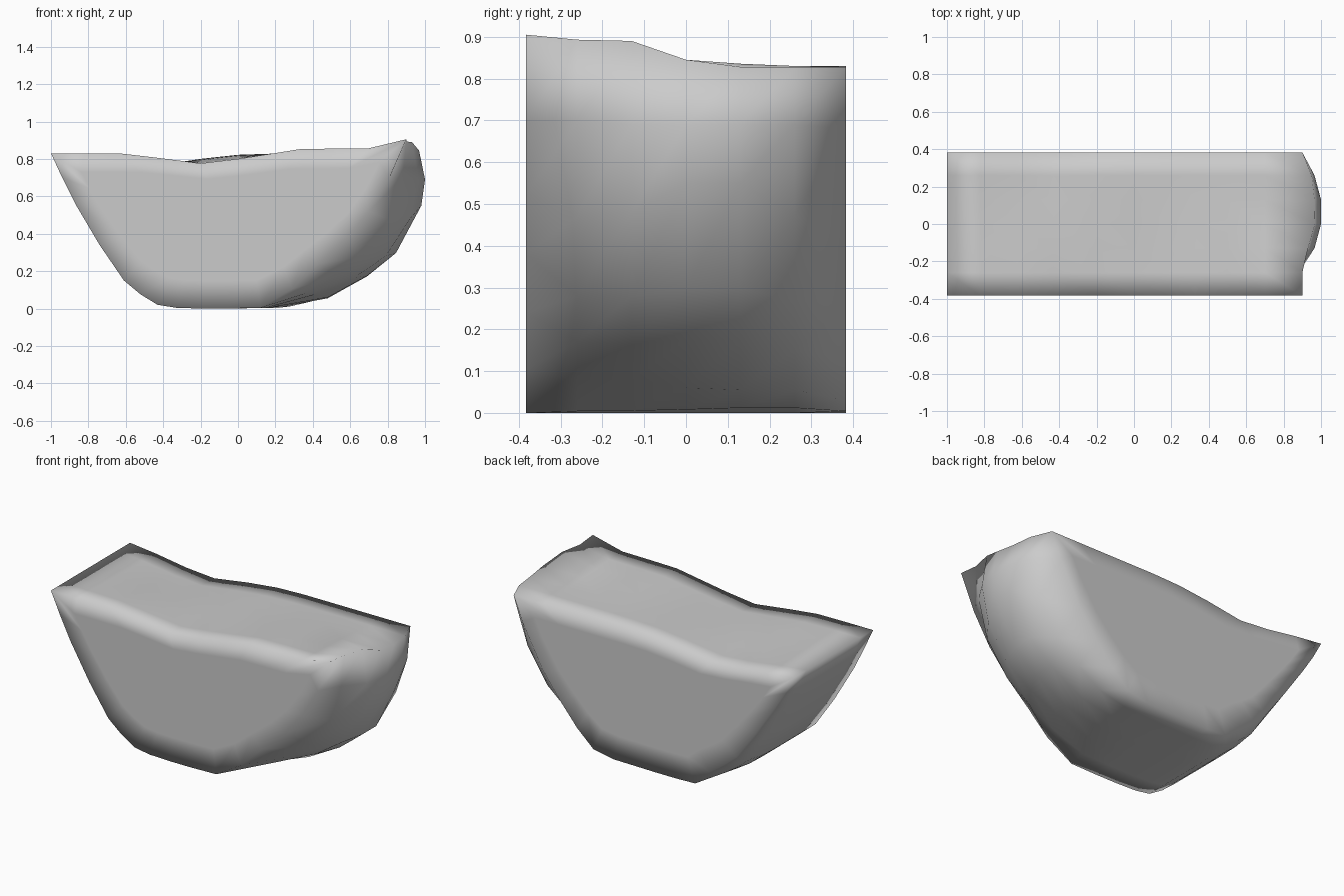
import bpy, bmesh

ROWS = [-0.383, -0.26, -0.13, 0.0, 0.13, 0.26, 0.383]

# left slope, top to bottom: x, z, and how far it lifts towards the back face
LEFT = [(-1, .83, 0), (-.94, .70, .02), (-.87, .56, .05), (-.74, .34, .08),
        (-.61, .15, .09), (-.52, .075, .09), (-.43, .02, .08)]
LIFT = [0, 0, 0, 0, .05, .3, 1]
FLOOR = [(-.33, .004), (-.2, 0), (-.06, 0)]

# right end of each row, bottom to top: bulges out between the flat faces
RIGHT = [
    [(.12, .004), (.29, .105), (.43, .24), (.58, .38), (.70, .52), (.81, .70), (.90, .905)],
    [(.15, .004), (.36, .08), (.52, .17), (.68, .28), (.82, .47), (.88, .70), (.90, .893)],
    [(.17, .005), (.43, .08), (.62, .165), (.79, .28), (.92, .48), (.965, .69), (.93, .89)],
    [(.20, .008), (.48, .06), (.69, .175), (.845, .297), (.98, .55), (1.0, .69), (.968, .845)],
    [(.25, .012), (.48, .055), (.69, .172), (.845, .297), (.97, .55), (1.0, .69), (.965, .828)],
    [(.28, .012), (.46, .055), (.61, .15), (.76, .27), (.89, .47), (.965, .69), (.95, .828)],
    [(.22, .004), (.36, .03), (.47, .13), (.58, .26), (.70, .42), (.84, .68), (.90, .828)],
]

# wavy top, right to left: x, height at front, height at back
TOP = [(.7, .857, .828), (.5, .855, .828), (.33, .852, .828), (.18, .828, .828),
       (0, .80, .822), (-.2, .776, .80), (-.43, .806, .765), (-.62, .828, .78),
       (-.82, .83, .81)]


def section(i):
    """Closed outline of one slice."""
    t = i / (len(ROWS) - 1)
    t = t * t * (3 - 2 * t)
    left = [(x, z + d * LIFT[i]) for x, z, d in LEFT]
    top = [(x, f + (b - f) * t) for x, f, b in TOP]
    return [(x, ROWS[i], z) for x, z in left + FLOOR + RIGHT[i] + top]


def cap(bm, ring):
    """Flat end face with an inner loop for the soft rim shading."""
    n = len(ring)
    inner = [bm.verts.new((v.co.x * .84, v.co.y, .5 + (v.co.z - .5) * .7)) for v in ring]
    for k in range(n):
        bm.faces.new((ring[k], ring[(k + 1) % n], inner[(k + 1) % n], inner[k]))
    bm.faces.new(inner)


# body: slices bridged front to back
bm = bmesh.new()
rings = [[bm.verts.new(p) for p in section(i)] for i in range(len(ROWS))]
for a, b in zip(rings, rings[1:]):
    for k in range(len(a)):
        j = (k + 1) % len(a)
        bm.faces.new((a[k], a[j], b[j], b[k]))
cap(bm, rings[0])
cap(bm, rings[-1])
bmesh.ops.recalc_face_normals(bm, faces=bm.faces)
for f in bm.faces:
    f.smooth = True

mesh = bpy.data.meshes.new("body")
bm.to_mesh(mesh)
bm.free()
body = bpy.data.objects.new("body", mesh)
bpy.context.collection.objects.link(body)
